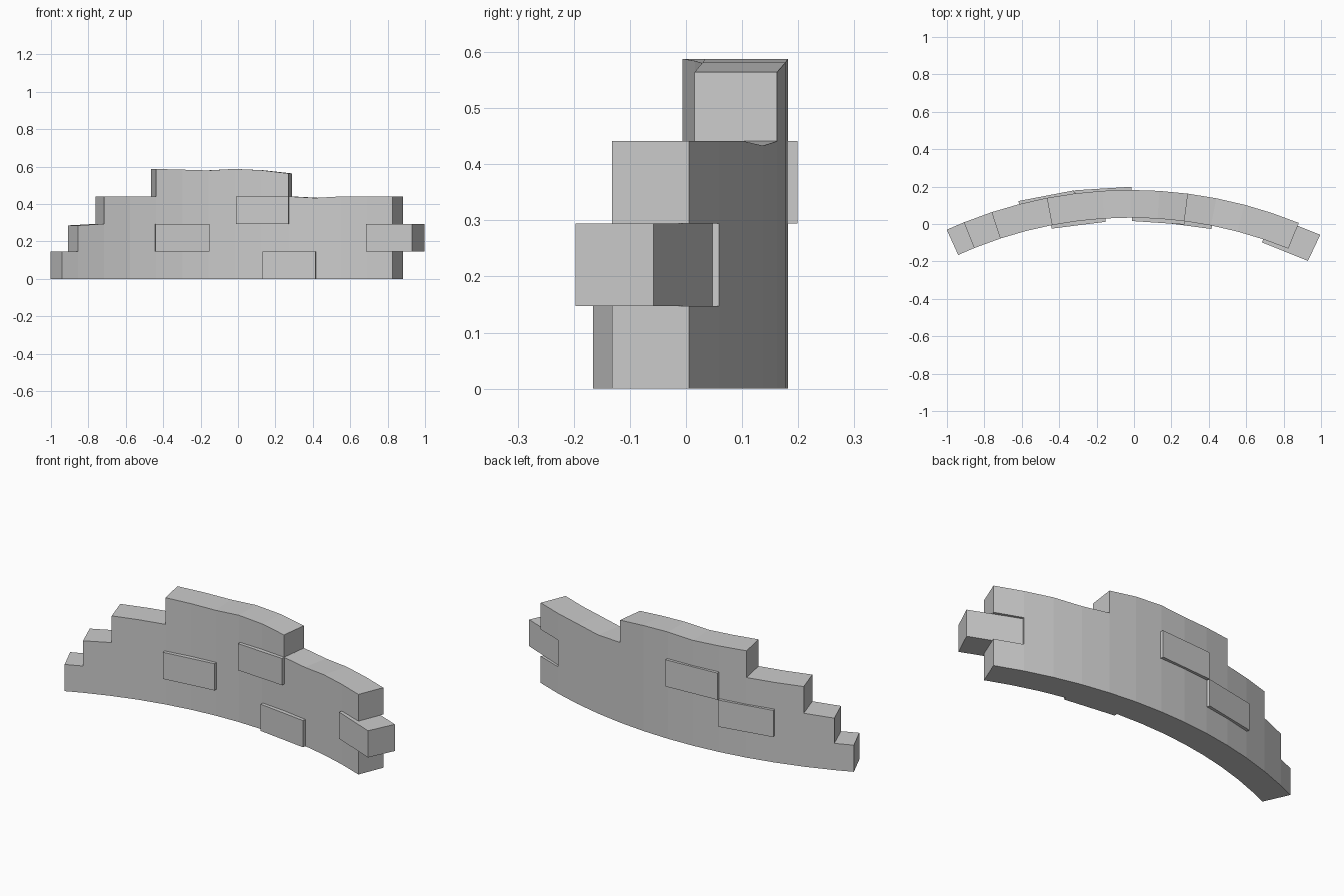
import bpy, bmesh
from math import sin, cos, radians

if "Cube" in bpy.data.objects:
    bpy.data.objects.remove(bpy.data.objects["Cube"])

CX, CY = -0.018, -2.198          # centre of the wall's arc
R_IN, R_OUT = 2.232, 2.38
COURSE = 0.147                   # height of one stone course


def polar(r, deg, z):
    a = radians(deg)
    return (CX + r * sin(a), CY + r * cos(a), z)


def finish(bm, name):
    bmesh.ops.recalc_face_normals(bm, faces=bm.faces)
    me = bpy.data.meshes.new(name)
    bm.to_mesh(me)
    bm.free()
    ob = bpy.data.objects.new(name, me)
    bpy.context.collection.objects.link(ob)
    return ob


# Curved ruined wall: a grid of half-stone cells, skinned only on open sides
angles = [-24.4, -22, -18.2, -14.5, -10.85, -7.2, -3.6, 0,
          3.7, 7.4, 11.1, 14.8, 18.5, 22.2]
spans = [(0, 13), (1, 12), (2, 13), (4, 9)]      # first / last column per course
extra = {(2, 13)}
cells = {(c, k) for k, (a, b) in enumerate(spans) for c in range(a, b)}
# worn top edges: (column, level) -> height change
worn = {(1, 2): -0.008, (6, 4): -0.008, (8, 4): -0.007, (9, 4): -0.024,
        (10, 3): -0.008, (5, 4): -0.004}

bm = bmesh.new()
cache = {}


def vert(c, k, outer):
    key = (c, k, outer)
    if key not in cache:
        z = k * COURSE + worn.get((c, k), 0)
        cache[key] = bm.verts.new(polar(R_OUT if outer else R_IN, angles[c], z))
    return cache[key]


for c, k in cells:
    for side in (0, 1):          # front and back
        bm.faces.new([vert(c, k, side), vert(c + 1, k, side),
                      vert(c + 1, k + 1, side), vert(c, k + 1, side)])
    for d in (0, 1):             # ends, then underside and top
        if (c + 2 * d - 1, k) not in cells:
            bm.faces.new([vert(c + d, k, 0), vert(c + d, k, 1),
                          vert(c + d, k + 1, 1), vert(c + d, k + 1, 0)])
        if (c, k + 2 * d - 1) not in cells:
            bm.faces.new([vert(c, k + d, 0), vert(c + 1, k + d, 0),
                          vert(c + 1, k + d, 1), vert(c, k + d, 1)])
finish(bm, "curved_wall")


# Individual straight stones standing proud of the wall
def stone(name, course, a0, a1, r0, r1):
    bm = bmesh.new()
    z0, z1 = course * COURSE, (course + 1) * COURSE
    lo, hi = [[bm.verts.new(polar(r, a, z)) for r, a in
               ((r0, a0), (r0, a1), (r1, a1), (r1, a0))] for z in (z0, z1)]
    bm.faces.new(lo)
    bm.faces.new(hi)
    for i in range(4):
        j = (i + 1) % 4
        bm.faces.new([lo[i], lo[j], hi[j], hi[i]])
    finish(bm, name)


for i, (course, a0, a1) in enumerate([(0, 3.83, 11.25), (2, 0.2, 7.45), (1, -11, -3.45)]):
    stone(f"front_stone_{i + 1}", course, a0, a1, 2.214, 2.31)
for i, (course, a0, a1) in enumerate([(1, -14.5, -7.25), (2, -7.2, 0.1)]):
    stone(f"back_stone_{i + 1}", course, a0, a1, 2.30, 2.397)
stone("end_stone", 1, 18.5, 25.35, 2.214, 2.368)
